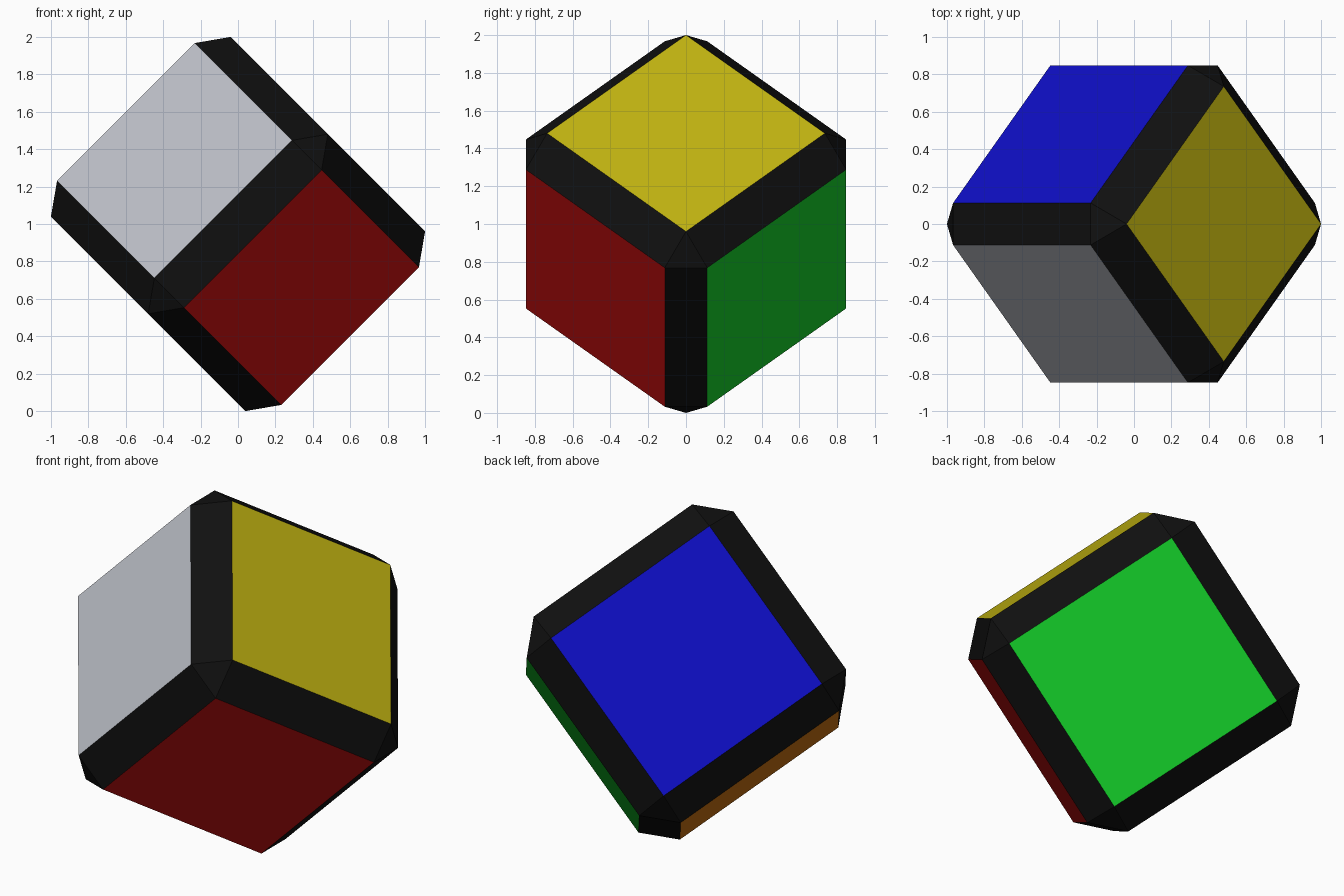
import bpy, bmesh, math
from mathutils import Matrix, Vector

if "Cube" in bpy.data.objects:
    bpy.data.objects.remove(bpy.data.objects["Cube"])

HALF = 0.679      # centre to coloured face
CHAMFER = 0.159   # width cut from each face border


def material(name, rgb):
    m = bpy.data.materials.new(name)
    m.diffuse_color = (*rgb, 1.0)
    m.use_nodes = True
    m.node_tree.nodes["Principled BSDF"].inputs["Base Color"].default_value = m.diffuse_color
    return m


# Slot 0 is the frame, the others are keyed by the local face direction
black = material("black", (0.0052, 0.0052, 0.0052))
face_colours = [
    (Vector((1, 0, 0)), material("yellow", (0.546, 0.462, 0.0056))),
    (Vector((-1, 0, 0)), material("orange", (0.645, 0.181, 0.006))),
    (Vector((0, 1, 0)), material("green", (0.007, 0.61, 0.022))),
    (Vector((0, -1, 0)), material("white", (0.515, 0.533, 0.584))),
    (Vector((0, 0, 1)), material("blue", (0.0044, 0.0044, 0.558))),
    (Vector((0, 0, -1)), material("red", (0.591, 0.0056, 0.0056))),
]

# Chamfered cube
bm = bmesh.new()
bmesh.ops.create_cube(bm, size=2 * HALF)
bmesh.ops.bevel(bm, geom=bm.edges[:], offset=CHAMFER, offset_type='OFFSET',
                segments=1, profile=0.5, affect='EDGES')
bm.normal_update()

# Coloured main faces, black chamfers and corners
for f in bm.faces:
    f.material_index = 0
    for i, (direction, _) in enumerate(face_colours, 1):
        if f.normal.dot(direction) > 0.99:
            f.material_index = i
    f.smooth = False

# Tip the cube onto its corner
s = math.sqrt(0.5)
tilt = Matrix(((s, 0.5, -0.5),
               (0, s, s),
               (s, -0.5, 0.5)))
bm.transform(Matrix.Translation((0, 0, 1)) @ tilt.to_4x4())

mesh = bpy.data.meshes.new("tilted_cube")
bm.to_mesh(mesh)
bm.free()
mesh.materials.append(black)
for _, m in face_colours:
    mesh.materials.append(m)
cube = bpy.data.objects.new("tilted_cube", mesh)
bpy.context.collection.objects.link(cube)
